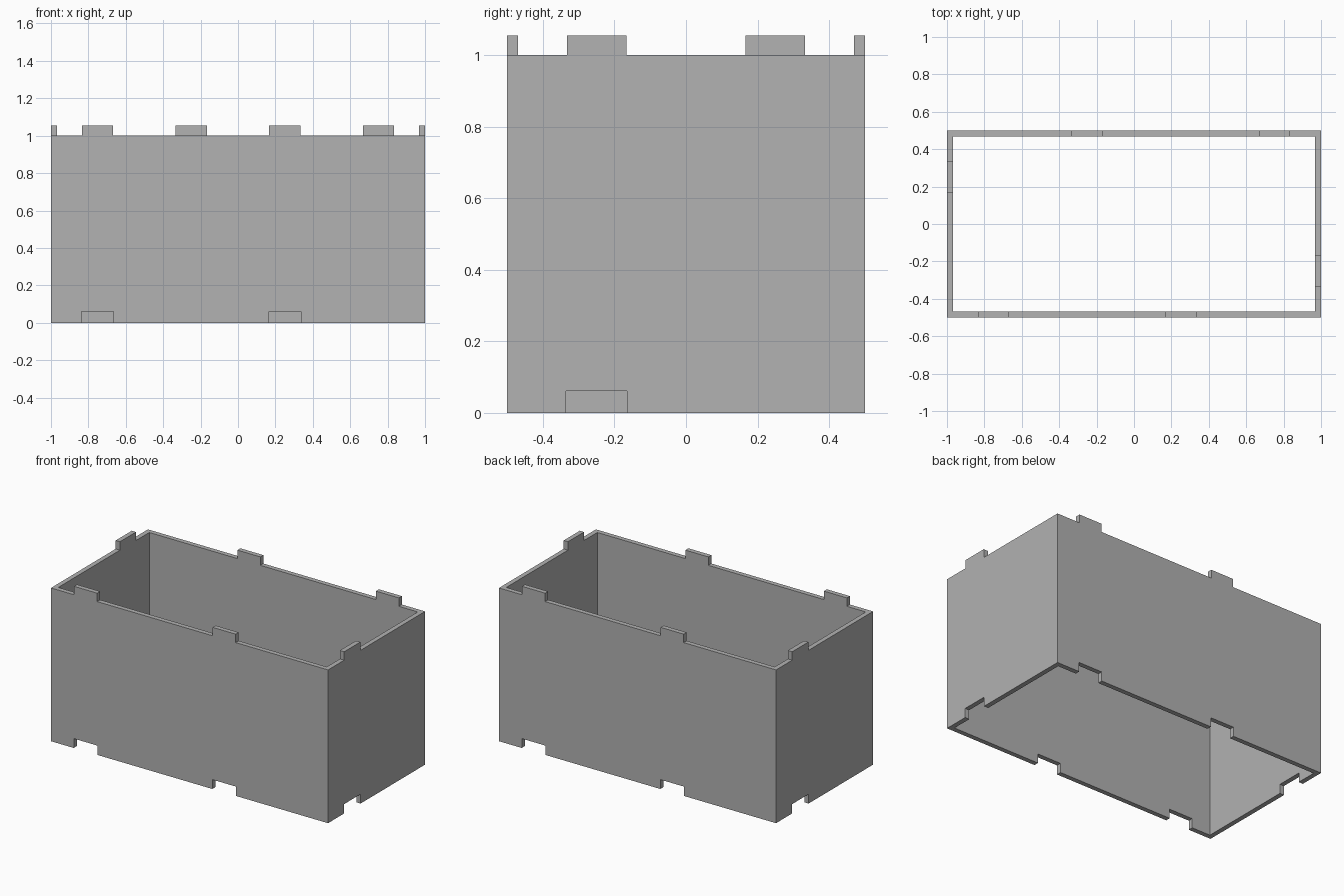
import bpy
import bmesh
from math import pi
from mathutils import Matrix, Vector

cube = bpy.data.objects.get("Cube")
if cube:
    bpy.data.objects.remove(cube, do_unlink=True)

LENGTH, DEPTH, HEIGHT = 2.0, 1.0, 1.0
WALL = 0.031
TAB_HALF, TAB_HEIGHT = 0.083, 0.055
NOTCH_HALF, NOTCH_HEIGHT = 0.0855, 0.061

grey = bpy.data.materials.new("grey")
grey.use_nodes = True
colour = (0.445, 0.445, 0.445, 1)
grey.diffuse_color = colour
grey.node_tree.nodes["Principled BSDF"].inputs["Base Color"].default_value = colour


def wall_outline(half, centres):
    """Wall profile (along, up): notches in the bottom edge, tabs on the top edge."""
    pts = [(-half, 0)]
    for c in centres:
        a, b = c - NOTCH_HALF, c + NOTCH_HALF
        pts += [(a, 0), (a, NOTCH_HEIGHT), (b, NOTCH_HEIGHT), (b, 0)]
    pts += [(half, 0), (half, HEIGHT)]
    top = HEIGHT + TAB_HEIGHT
    for c in reversed(centres):
        a, b = c - TAB_HALF, c + TAB_HALF
        pts += [(b, HEIGHT), (b, top), (a, top), (a, HEIGHT)]
    return pts + [(-half, HEIGHT)]


def add_wall(bm, half, distance, centres, angle):
    """Mitred wall facing -y at the given distance, then turned about z."""
    turn = Matrix.Rotation(angle, 3, 'Z')
    pts = wall_outline(half, centres)
    inner_half = half - WALL
    outer = [bm.verts.new(turn @ Vector((s, -distance, z))) for s, z in pts]
    inner = [bm.verts.new(turn @ Vector((max(-inner_half, min(inner_half, s)),
                                         WALL - distance, z))) for s, z in pts]
    bm.faces.new(outer)
    bm.faces.new(inner[::-1])
    for i, (s, z) in enumerate(pts):
        j = (i + 1) % len(pts)
        # The vertical ends stay open, where the next wall joins
        if abs(s) == half and s == pts[j][0]:
            continue
        bm.faces.new((outer[j], outer[i], inner[i], inner[j]))


# Four walls around an open frame; opposite walls repeat by a half turn
bm = bmesh.new()
for turn in (0, pi):
    add_wall(bm, LENGTH / 2, DEPTH / 2, [-0.75, 0.25], turn)
    add_wall(bm, DEPTH / 2, LENGTH / 2, [-0.25], turn + pi / 2)
bmesh.ops.remove_doubles(bm, verts=bm.verts, dist=0.0005)
bmesh.ops.recalc_face_normals(bm, faces=bm.faces)

mesh = bpy.data.meshes.new("box_walls")
bm.to_mesh(mesh)
bm.free()
mesh.materials.append(grey)
box = bpy.data.objects.new("box_walls", mesh)
bpy.context.collection.objects.link(box)
